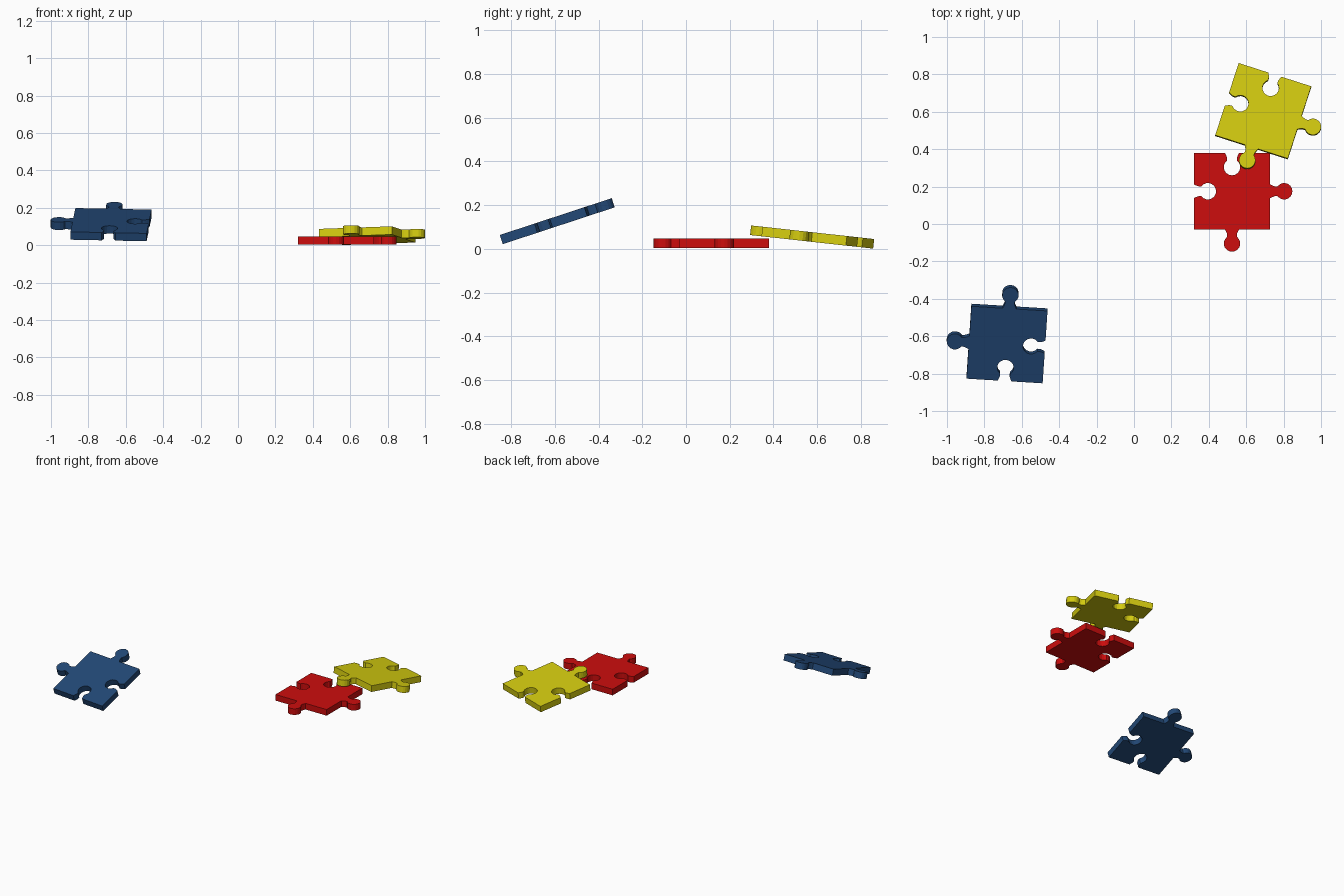
import bpy, bmesh, math
from mathutils import Matrix, Vector

if "Cube" in bpy.data.objects:
    bpy.data.objects.remove(bpy.data.objects["Cube"])

HALF = 0.204      # half width of the square body
THICK = 0.044     # piece thickness
KNOB_R = 0.044    # round end of a tab
KNOB_D = 0.075    # distance of the knob centre from the edge


def material(name, rgb):
    m = bpy.data.materials.new(name)
    m.diffuse_color = (*rgb, 1)
    m.use_nodes = True
    m.node_tree.nodes["Principled BSDF"].inputs["Base Color"].default_value = m.diffuse_color
    return m


def tab_profile():
    """Points (along edge, outward) of one tab: flared neck and round knob."""
    neck = [(-0.037, 0), (-0.031, 0.012), (-0.026, 0.026)]
    start = math.asin(0.026 / KNOB_R)
    n = 14
    knob = []
    for i in range(n + 1):
        a = start + (2 * math.pi - 2 * start) * i / n
        knob.append((-KNOB_R * math.sin(a), KNOB_D - KNOB_R * math.cos(a)))
    return neck + knob + [(-u, v) for u, v in reversed(neck)]


def outline():
    """Walk the four sides: tabs on bottom and right, sockets on top and left."""
    pts = []
    for k, sign in enumerate((1, 1, -1, -1)):
        rot = Matrix.Rotation(k * math.pi / 2, 3, 'Z')
        side = [(-HALF, 0)] + tab_profile()
        pts += [rot @ Vector((u, -HALF - sign * v, 0)) for u, v in side]
    return pts


def puzzle_piece(name, mat, loc, tilt, spin):
    bm = bmesh.new()
    face = bm.faces.new([bm.verts.new(p - Vector((0, 0, THICK / 2))) for p in outline()])
    ext = bmesh.ops.extrude_face_region(bm, geom=[face], use_keep_orig=True)
    top = [v for v in ext["geom"] if isinstance(v, bmesh.types.BMVert)]
    bmesh.ops.translate(bm, verts=top, vec=(0, 0, THICK))
    bmesh.ops.recalc_face_normals(bm, faces=bm.faces)
    mesh = bpy.data.meshes.new(name)
    bm.to_mesh(mesh)
    bm.free()
    mesh.materials.append(mat)
    ob = bpy.data.objects.new(name, mesh)
    bpy.context.collection.objects.link(ob)
    # spin in its own plane first, then tilt about the x axis
    ob.matrix_world = (Matrix.Translation(loc)
                       @ Matrix.Rotation(math.radians(tilt), 4, 'X')
                       @ Matrix.Rotation(math.radians(spin), 4, 'Z'))
    return ob


red = material("red", (0.61, 0.004, 0.004))
yellow = material("yellow", (0.66, 0.60, 0.005))
blue = material("blue", (0.016, 0.065, 0.18))

# one piece flat, one leaning on it, one tilted on its own
puzzle_piece("red_puzzle_piece", red, (0.524, 0.175, 0.026), 0, 0)
puzzle_piece("yellow_puzzle_piece", yellow, (0.691, 0.603, 0.051), -6.3, -17.9)
puzzle_piece("blue_puzzle_piece", blue, (-0.679, -0.639, 0.110), 18.2, 176.3)
